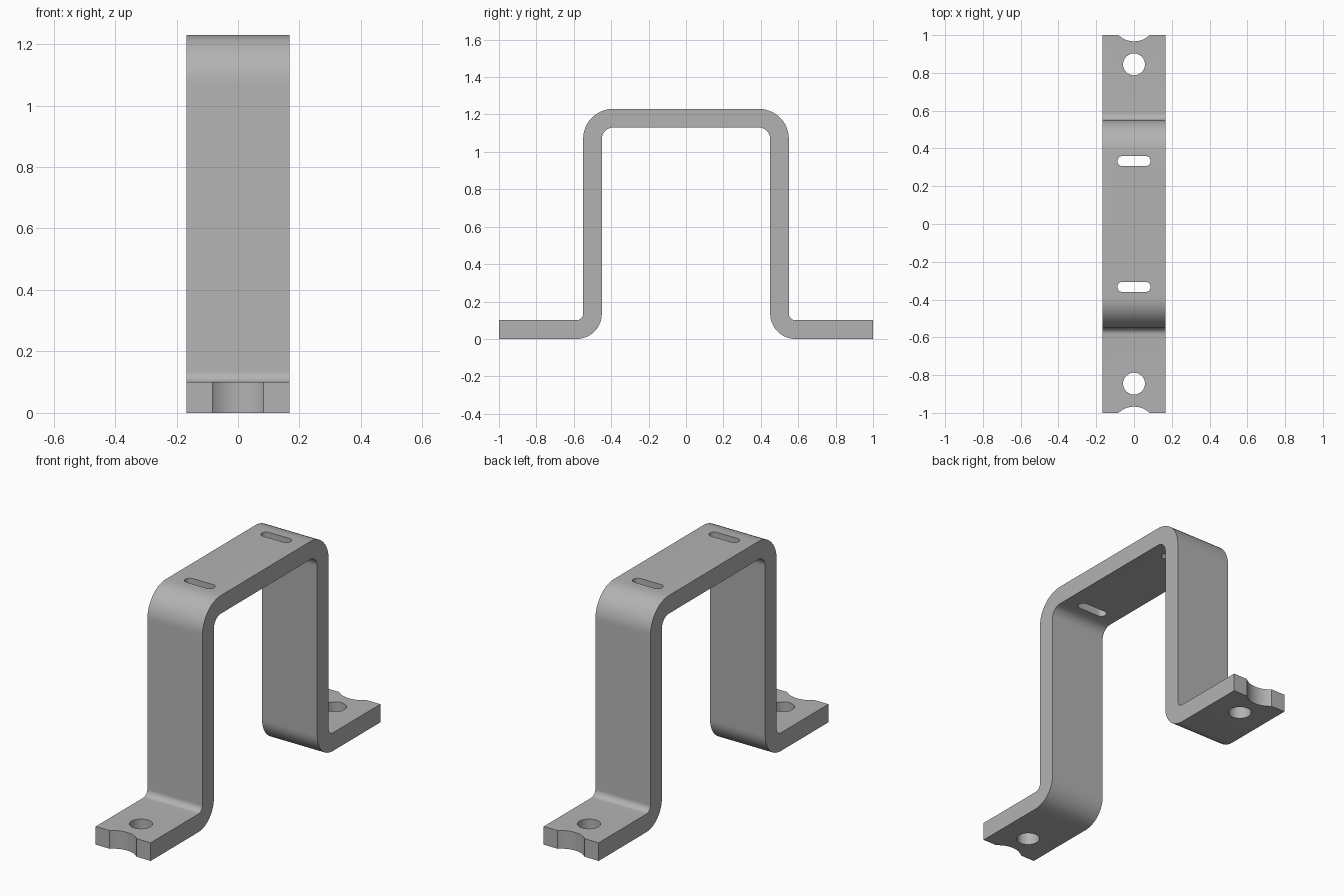
import bpy
import bmesh
from math import cos, sin, pi, radians

cube = bpy.data.objects.get("Cube")
if cube:
    bpy.data.objects.remove(cube, do_unlink=True)

HALF_W = 0.168     # half width of the strip
T = 0.1            # strip thickness
LEG = 0.55         # outer face of each leg
TOP = 1.23

steel = bpy.data.materials.new("grey steel")
steel.use_nodes = True
grey = (0.45, 0.45, 0.45, 1)
steel.diffuse_color = grey
steel.node_tree.nodes["Principled BSDF"].inputs["Base Color"].default_value = grey


def arc(cy, cz, r, start, end, steps=12):
    """Points of an arc, angles in degrees."""
    angles = [radians(start + (end - start) * i / steps) for i in range(steps + 1)]
    return [(cy + r * cos(a), cz + r * sin(a)) for a in angles]


def prism(name, points, place, direction):
    """Extrude a flat outline along a direction."""
    bm = bmesh.new()
    face = bm.faces.new([bm.verts.new(place(p)) for p in points])
    new = bmesh.ops.extrude_face_region(bm, geom=[face])["geom"]
    bmesh.ops.translate(bm, vec=direction,
                        verts=[v for v in new if isinstance(v, bmesh.types.BMVert)])
    bmesh.ops.recalc_face_normals(bm, faces=bm.faces)
    mesh = bpy.data.meshes.new(name)
    bm.to_mesh(mesh)
    bm.free()
    mesh.materials.append(steel)
    obj = bpy.data.objects.new(name, mesh)
    bpy.context.collection.objects.link(obj)
    return obj


def mirrored(half):
    return half + [(-y, z) for y, z in reversed(half)]


# Bent strip: upper and lower sides of the bracket profile
foot_r, shoulder_r = 0.035, 0.16
upper = ([(1, T)] + arc(LEG + foot_r, T + foot_r, foot_r, 270, 180)
         + arc(LEG - shoulder_r, TOP - shoulder_r, shoulder_r, 0, 90))
heel_r, inner_r = foot_r + T, shoulder_r - T
lower = ([(1, 0)] + arc(LEG - T + heel_r, heel_r, heel_r, 270, 180)
         + arc(LEG - T - inner_r, TOP - T - inner_r, inner_r, 0, 90))
bracket = prism("bracket", mirrored(upper) + mirrored(lower)[::-1],
                lambda p: (-HALF_W, p[0], p[1]), (2 * HALF_W, 0, 0))


# Cut-outs: bolt holes, end notches and strap slots
def cut(name, points, low, height):
    cutter = prism(name, points, lambda p: (p[0], p[1], low), (0, 0, height))
    cutter.hide_render = True
    mod = bracket.modifiers.new(name, 'BOOLEAN')
    mod.operation = 'DIFFERENCE'
    mod.solver = 'EXACT'
    mod.object = cutter
    bpy.context.view_layer.objects.active = bracket
    bpy.ops.object.modifier_apply(modifier=name)
    bpy.data.objects.remove(cutter, do_unlink=True)


slot_r, slot_x = 0.027, 0.061
for side in (1, -1):
    cut("bolt_hole", arc(0, side * 0.845, 0.058, 0, 360, 40)[:-1], -0.1, 0.3)
    cut("end_notch", arc(0, side * 1.087, 0.12, 0, 360, 64)[:-1], -0.1, 0.3)
    slot = (arc(slot_x, side * 0.333, slot_r, -90, 90)
            + arc(-slot_x, side * 0.333, slot_r, 90, 270))
    cut("strap_slot", slot, TOP - 0.2, 0.3)

bpy.ops.object.select_all(action='DESELECT')
bracket.select_set(True)
bpy.context.view_layer.objects.active = bracket
bpy.ops.object.shade_smooth_by_angle(angle=radians(30))
